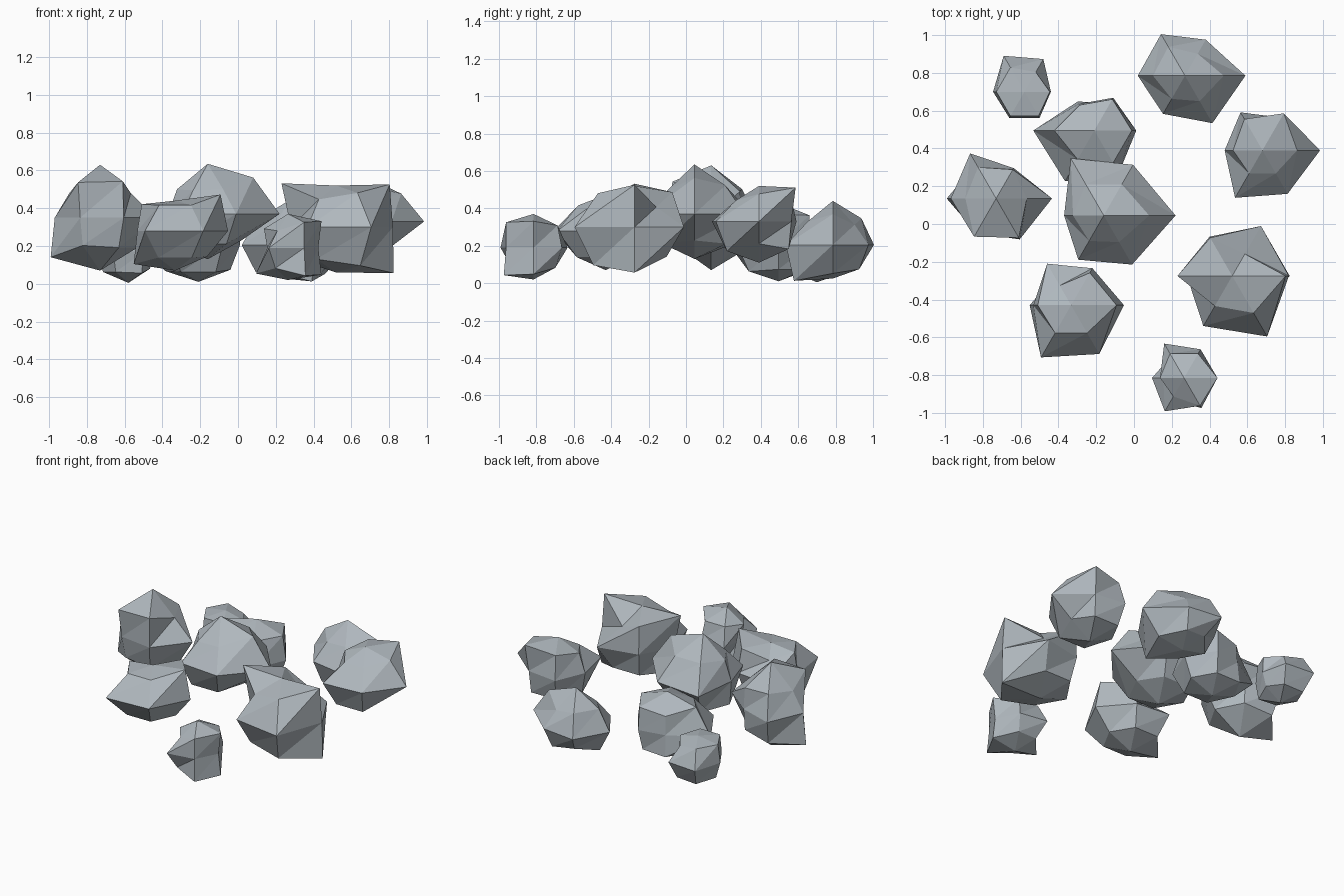
import bpy, bmesh, math

SIDES = 6      # vertices per ring
SQUASH = 0.8   # rocks are a little flatter than they are wide

slate = bpy.data.materials.new("slate")
slate.diffuse_color = (0.43, 0.475, 0.51, 1)


def rock(name, centre, top, bottom, upper, middle, lower):
    """Six-sided sphere with poles, each ring vertex pushed in or out radially."""
    bm = bmesh.new()
    cx, cy, cz = centre
    rings = []
    for radii, lat in ((lower, -45), (middle, 0), (upper, 45)):
        ring = []
        for k, r in enumerate(radii):
            a, e = math.tau * k / SIDES, math.radians(lat)
            ring.append(bm.verts.new((cx + r * math.cos(e) * math.cos(a),
                                      cy + r * math.cos(e) * math.sin(a),
                                      cz + r * math.sin(e) * SQUASH)))
        rings.append(ring)
    pole_top = bm.verts.new((cx, cy, cz + top))
    pole_bottom = bm.verts.new((cx, cy, cz - bottom))
    for k in range(SIDES):
        n = (k + 1) % SIDES
        for lo, hi in zip(rings, rings[1:]):
            bm.faces.new((lo[k], lo[n], hi[n]))
            bm.faces.new((lo[k], hi[n], hi[k]))
        bm.faces.new((rings[2][k], rings[2][n], pole_top))
        bm.faces.new((rings[0][n], rings[0][k], pole_bottom))
    mesh = bpy.data.meshes.new(name)
    bm.to_mesh(mesh)
    bm.free()
    mesh.materials.append(slate)
    obj = bpy.data.objects.new(name, mesh)
    bpy.context.collection.objects.link(obj)
    return obj


# Back row
rock("rock_back_left", (-0.58, 0.70, 0.17), 0.14, 0.165,
     upper=(.19, .17, .21, .21, .21, .21),
     middle=(.14, .20, .22, .166, .16, .16),
     lower=(.16, .20, .21, .19, .19, .20))
rock("rock_back", (0.27, 0.785, 0.205), 0.235, 0.18,
     upper=(.29, .19, .25, .24, .20, .22),
     middle=(.32, .22, .254, .25, .233, .29),
     lower=(.27, .23, .20, .25, .25, .34))
rock("rock_back_middle", (-0.21, 0.495, 0.21), 0.22, 0.20,
     upper=(.28, .27, .22, .30, .25, .28),
     middle=(.222, .20, .163, .323, .31, .26),
     lower=(.24, .24, .25, .25, .26, .26))

# Middle row
rock("rock_right", (0.68, 0.39, 0.33), 0.19, 0.22,
     upper=(.26, .32, .27, .22, .20, .20),
     middle=(.305, .20, .232, .20, .29, .266),
     lower=(.21, .26, .26, .25, .28, .28))
rock("rock_left", (-0.73, 0.135, 0.35), 0.28, 0.28,
     upper=(.23, .25, .27, .23, .33, .34),
     middle=(.296, .186, .275, .24, .21, .25),
     lower=(.28, .25, .30, .37, .26, .28))
rock("rock_centre", (-0.16, 0.045, 0.37), 0.265, 0.24,
     upper=(.34, .27, .27, .23, .22, .23),
     middle=(.38, .31, .35, .21, .27, .30),
     lower=(.25, .28, .30, .28, .28, .28))

# Front row
rock("rock_front_left", (-0.333, -0.43, 0.28), 0.16, 0.21,
     upper=(.34, .28, .17, .25, .24, .24),
     middle=(.28, .226, .254, .20, .319, .298),
     lower=(.24, .25, .25, .31, .25, .25))
rock("rock_front_right", (0.52, -0.275, 0.30), 0.22, 0.24,
     upper=(.40, .19, .33, .41, .26, .32),
     middle=(.30, .305, .24, .24, .306, .37),
     lower=(.43, .28, .28, .30, .30, .36))
rock("rock_front", (0.265, -0.815, 0.19), 0.18, 0.17,
     upper=(.25, .21, .21, .18, .16, .24),
     middle=(.16, .175, .21, .11, .204, .17),
     lower=(.25, .19, .19, .24, .19, .26))
